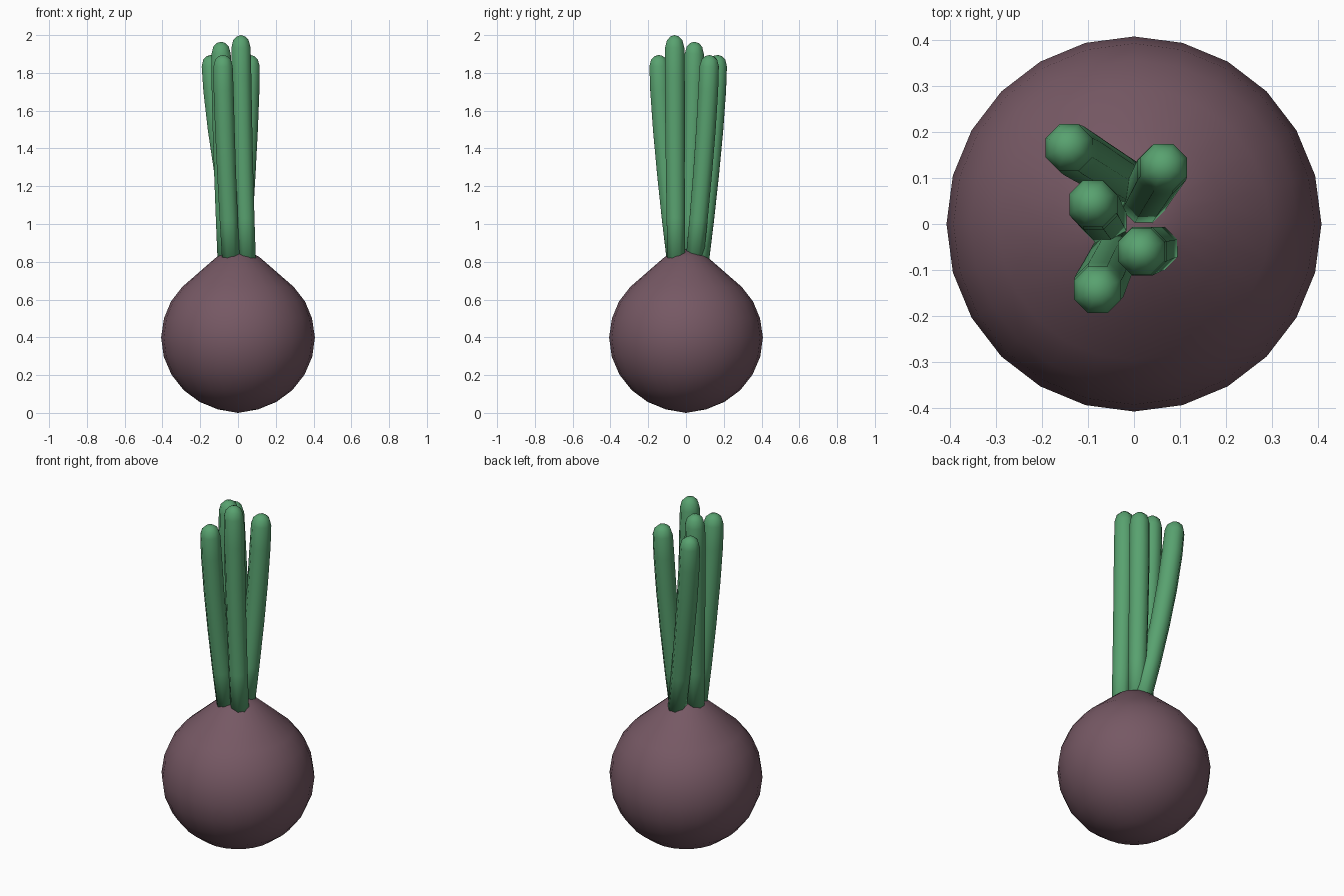
import bpy, bmesh, math
from mathutils import Vector

if "Cube" in bpy.data.objects:
    bpy.data.objects.remove(bpy.data.objects["Cube"])


def material(name, col):
    m = bpy.data.materials.new(name)
    m.diffuse_color = (*col, 1)
    m.use_nodes = True
    m.node_tree.nodes["Principled BSDF"].inputs["Base Color"].default_value = m.diffuse_color
    return m


PURPLE = material("dull purple", (0.181, 0.098, 0.127))
GREEN = material("leaf green", (0.098, 0.36, 0.16))


def skin_rings(name, rings, sides, mat, phase=0.0):
    """Closed smooth tube through (centre, radius, axis) rings; radius 0 is a pole."""
    bm = bmesh.new()
    loops = []
    for c, r, axis in rings:
        if r == 0:
            loops.append([bm.verts.new(c)])
            continue
        v = Vector((0, 1, 0)).cross(axis).normalized()
        w = axis.cross(v).normalized()
        angles = [phase + 2 * math.pi * i / sides for i in range(sides)]
        loops.append([bm.verts.new(c + r * (math.cos(a) * v + math.sin(a) * w)) for a in angles])
    for a, b in zip(loops, loops[1:]):
        for i in range(sides):
            j = (i + 1) % sides
            quad = [a[i % len(a)], a[j % len(a)], b[j % len(b)], b[i % len(b)]]
            bm.faces.new(list(dict.fromkeys(quad)))
    bmesh.ops.recalc_face_normals(bm, faces=bm.faces[:])
    for f in bm.faces:
        f.smooth = True
    me = bpy.data.meshes.new(name)
    bm.to_mesh(me)
    bm.free()
    me.materials.append(mat)
    ob = bpy.data.objects.new(name, me)
    bpy.context.collection.objects.link(ob)
    return ob


# Bulb: round below, drawn up to a blunt point above
UP = Vector((0, 0, 1))
profile = [(0.407 * math.sin(math.radians(t)), 0.4 - 0.395 * math.cos(math.radians(t)))
           for t in range(15, 91, 15)]
profile = [(0, 0.0)] + profile + [(0.392, 0.5), (0.355, 0.59), (0.295, 0.667),
                                  (0.2, 0.75), (0.11, 0.828), (0.05, 0.855), (0, 0.865)]
skin_rings("bulb", [(Vector((0, 0, z)), r, UP) for r, z in profile], 24, PURPLE)

# Leaves: base xy, tip xy, tip height
leaves = [
    ((0.015, 0.07), (-0.145, 0.168), 1.895),
    ((0.015, 0.04), (0.065, 0.125), 1.895),
    ((-0.06, 0.0), (-0.09, 0.045), 1.965),
    ((0.05, -0.052), (0.015, -0.06), 2.0),
    ((-0.035, -0.05), (-0.08, -0.145), 1.895),
]
for n, (b, t, top) in enumerate(leaves):
    p0 = Vector((*b, 0.76))
    p2 = Vector((*t, top))
    # control point makes the leaf lean out first, then rise upright
    p1 = Vector((b[0] + (t[0] - b[0]) * 0.85, b[1] + (t[1] - b[1]) * 0.85, 1.45))
    rings = [(p0, 0, UP)]
    length = top - 0.76
    steps = [(0, 0.05), (0.2, 0.052), (0.4, 0.054), (0.6, 0.056), (0.8, 0.057),
             (1 - 0.075 / length, 0.055), (1 - 0.03 / length, 0.044),
             (1 - 0.008 / length, 0.024), (1, 0)]
    for s, r in steps:
        c = (1 - s) ** 2 * p0 + 2 * s * (1 - s) * p1 + s * s * p2
        d = (2 * (1 - s) * (p1 - p0) + 2 * s * (p2 - p1)).normalized()
        rings.append((c, r, d))
    skin_rings(f"leaf_{n + 1}", rings, 8, GREEN, math.pi / 8)
